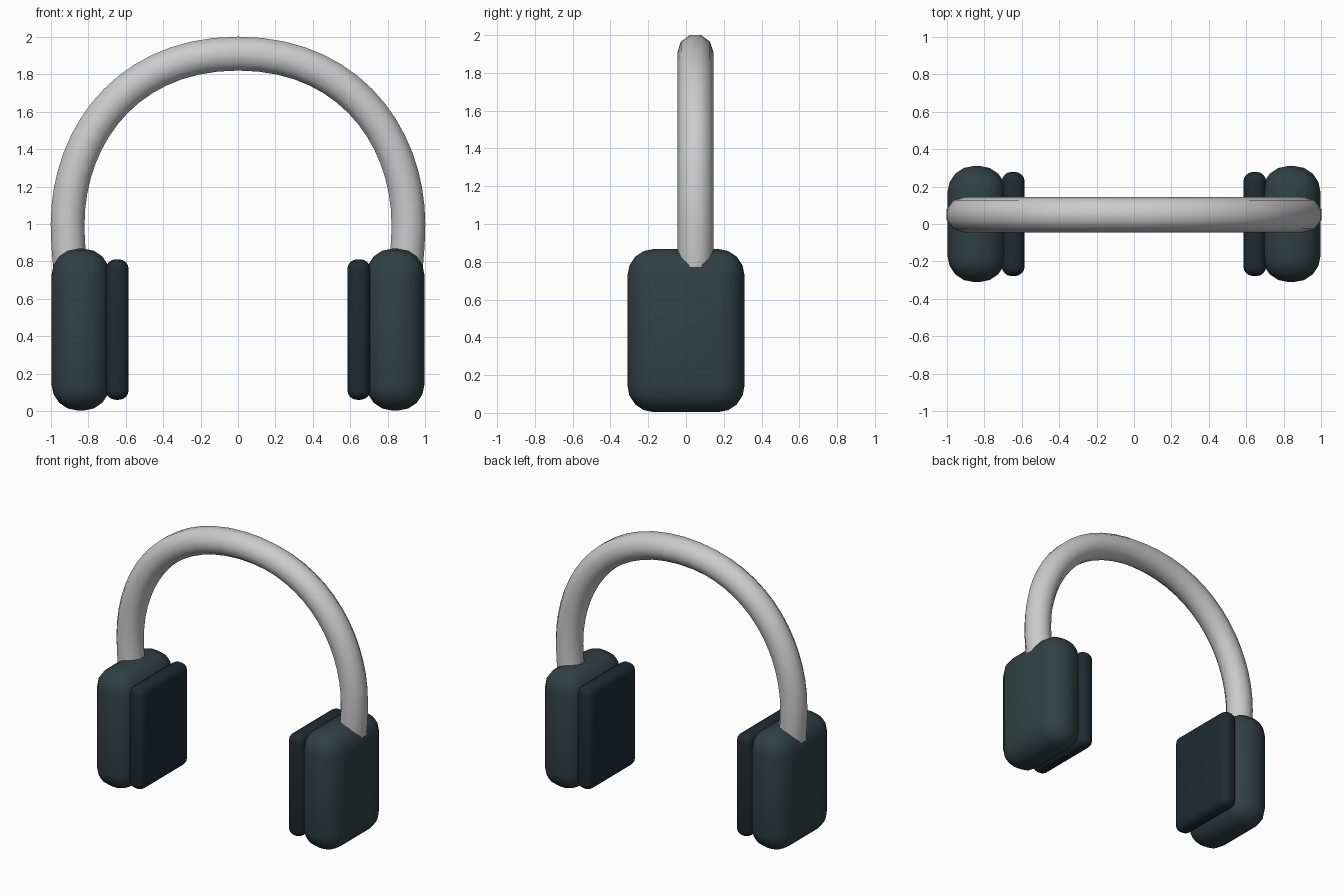
import bpy, bmesh, math
from mathutils import Vector
from mathutils.geometry import interpolate_bezier

if "Cube" in bpy.data.objects:
    bpy.data.objects.remove(bpy.data.objects["Cube"])


def material(name, color):
    m = bpy.data.materials.new(name)
    m.diffuse_color = color
    m.use_nodes = True
    m.node_tree.nodes["Principled BSDF"].inputs["Base Color"].default_value = m.diffuse_color
    return m


shell = material("dark_shell", (0.030, 0.052, 0.060, 1))
cushion = material("dark_cushion", (0.013, 0.024, 0.033, 1))


def add_object(name, bm, mat=None):
    bmesh.ops.recalc_face_normals(bm, faces=bm.faces)
    me = bpy.data.meshes.new(name)
    bm.to_mesh(me)
    bm.free()
    ob = bpy.data.objects.new(name, me)
    bpy.context.collection.objects.link(ob)
    for p in me.polygons:
        p.use_smooth = True
    if mat:
        me.materials.append(mat)
    return ob


def rounded_box(name, center, size, radius, segments, mat):
    bm = bmesh.new()
    bmesh.ops.create_cube(bm, size=1)
    for v in bm.verts:
        v.co = Vector(v.co[i] * size[i] + center[i] for i in range(3))
    bmesh.ops.bevel(bm, geom=bm.edges[:], offset=radius, segments=segments,
                    profile=0.5, affect='EDGES')
    return add_object(name, bm, mat)


# Ear cups and cushions, one pair per side
for side, s in (("left", -1), ("right", 1)):
    rounded_box(side + "_ear_cup", (s * 0.84, 0, 0.436), (0.312, 0.62, 0.864), 0.14, 4, shell)
    rounded_box(side + "_ear_cushion", (s * 0.645, 0, 0.436), (0.122, 0.556, 0.75), 0.052, 4, cushion)

# Headband path: short inward lead from the cup, then a flat-topped quarter arch
lead = interpolate_bezier(Vector((0.885, 0, 0.68)), Vector((0.90, 0, 0.79)),
                          Vector((0.91, 0, 0.90)), Vector((0.91, 0, 1.0)), 6)
arch = interpolate_bezier(Vector((0.91, 0, 1.0)), Vector((0.91, 0, 1.45)),
                          Vector((0.61, 0, 1.91)), Vector((0, 0, 1.91)), 16)
half = lead[:-1] + arch
path = half + [Vector((-p.x, 0, p.z)) for p in reversed(half[:-1])]

# Ten-sided tube swept along the path
bm = bmesh.new()
SIDES, RADIUS, BAND_Y = 10, 0.095, 0.05
rings = []
for i, p in enumerate(path):
    t = (path[min(i + 1, len(path) - 1)] - path[max(i - 1, 0)]).normalized()
    n = Vector((t.z, 0, -t.x))
    ring = []
    for k in range(SIDES):
        a = math.tau * k / SIDES
        co = p + n * (RADIUS * math.sin(a)) + Vector((0, BAND_Y + RADIUS * math.cos(a), 0))
        ring.append(bm.verts.new(co))
    rings.append(ring)
for a, b in zip(rings, rings[1:]):
    for k in range(SIDES):
        j = (k + 1) % SIDES
        bm.faces.new((a[k], a[j], b[j], b[k]))
bm.faces.new(rings[0])
bm.faces.new(rings[-1])
add_object("headband", bm)
